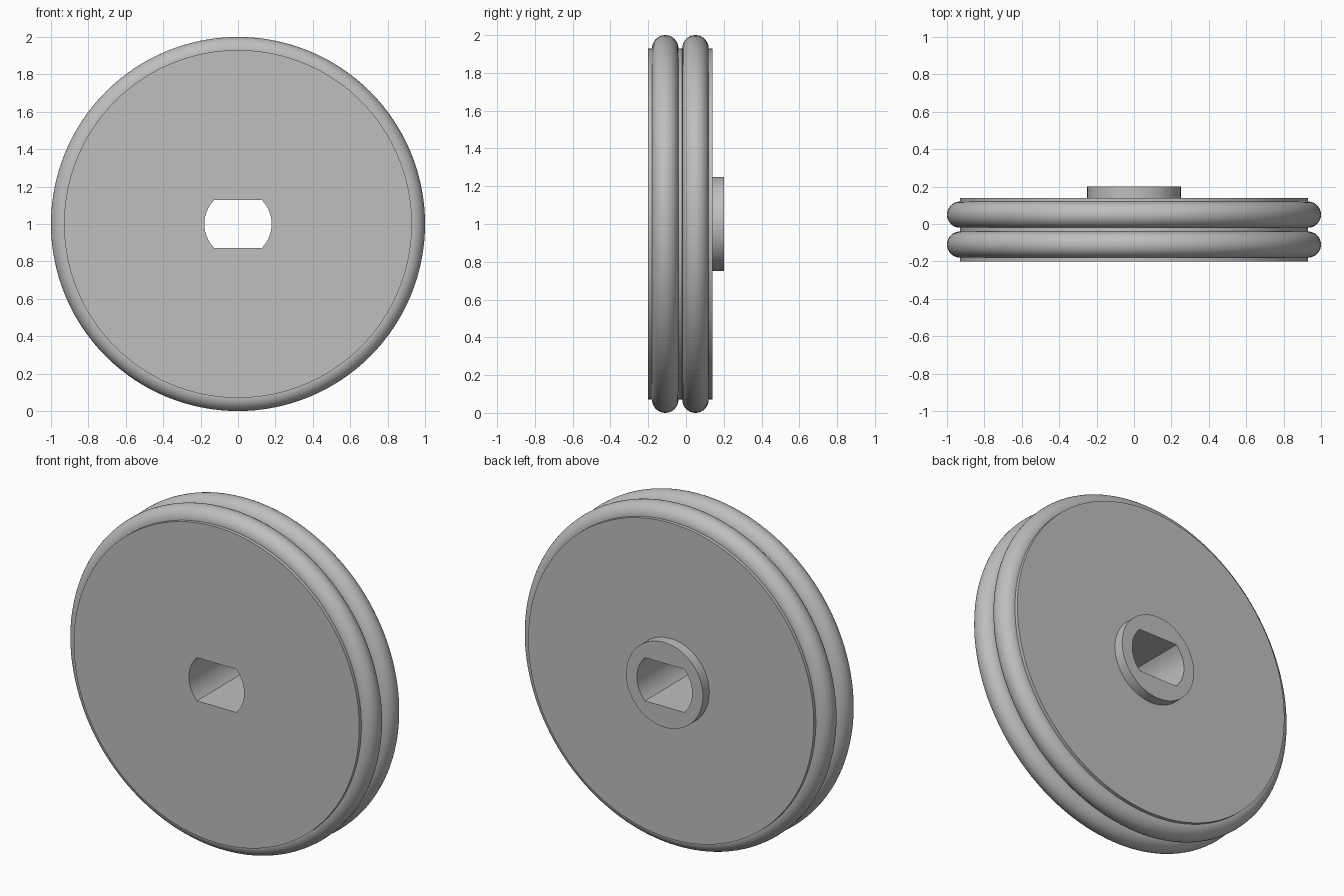
import bpy
import bmesh
from math import cos, sin, pi, radians

if "Cube" in bpy.data.objects:
    bpy.data.objects.remove(bpy.data.objects["Cube"], do_unlink=True)

SEGMENTS = 128
CENTRE_Z = 1.0
DISC_R, HUB_R, HOLE_R, TYRE_R = 0.93, 0.25, 0.18, 0.07
FRONT, DISC_BACK, HUB_BACK = -0.2, 0.14, 0.2

grey = bpy.data.materials.new("plain grey")
grey.use_nodes = True
colour = (0.52, 0.52, 0.52, 1)
grey.diffuse_color = colour
grey.node_tree.nodes["Principled BSDF"].inputs["Base Color"].default_value = colour


def round_hole(angle):
    """Radius of a round bore with a flat top and bottom."""
    flat = HOLE_R * sin(pi / 4)
    return min(HOLE_R, flat / max(abs(sin(angle)), 0.001))


def lathe(name, profile):
    """Spin a closed profile of (radius, y) about the wheel axle."""
    bm = bmesh.new()
    rings = []
    for radius, y in profile:
        ring = []
        for i in range(SEGMENTS):
            a = 2 * pi * i / SEGMENTS
            r = radius(a) if callable(radius) else radius
            ring.append(bm.verts.new((r * cos(a), y, CENTRE_Z + r * sin(a))))
        rings.append(ring)
    for k, ring in enumerate(rings):
        following = rings[(k + 1) % len(rings)]
        for i in range(SEGMENTS):
            j = (i + 1) % SEGMENTS
            bm.faces.new((ring[i], ring[j], following[j], following[i]))
    bmesh.ops.recalc_face_normals(bm, faces=bm.faces)
    mesh = bpy.data.meshes.new(name)
    bm.to_mesh(mesh)
    bm.free()
    mesh.materials.append(grey)
    obj = bpy.data.objects.new(name, mesh)
    bpy.context.collection.objects.link(obj)
    bpy.ops.object.select_all(action="DESELECT")
    obj.select_set(True)
    bpy.context.view_layer.objects.active = obj
    bpy.ops.object.shade_smooth_by_angle(angle=radians(30))
    return obj


# Disc with a raised hub on the back and a flat-sided axle hole
lathe("wheel_disc", [
    (round_hole, FRONT), (DISC_R, FRONT),
    (DISC_R, DISC_BACK), (HUB_R, DISC_BACK),
    (HUB_R, HUB_BACK), (round_hole, HUB_BACK),
])

# Two round tyre rings set into the rim
for name, y in (("front_tyre", -0.11), ("back_tyre", 0.05)):
    steps = 32
    lathe(name, [(DISC_R + TYRE_R * cos(2 * pi * k / steps),
                  y + TYRE_R * sin(2 * pi * k / steps)) for k in range(steps)])
